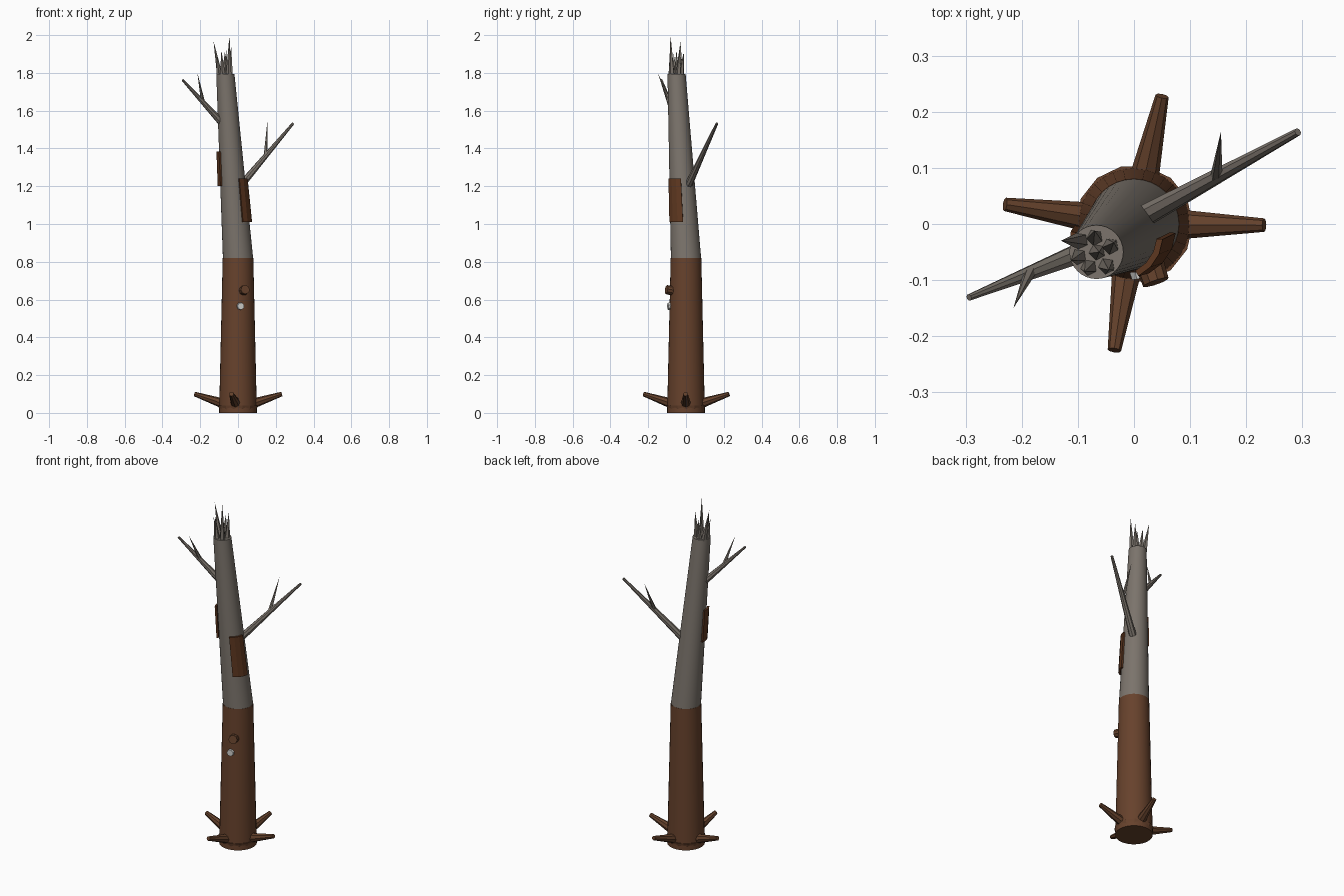
import bpy, math
from mathutils import Vector

if "Cube" in bpy.data.objects:
    bpy.data.objects.remove(bpy.data.objects["Cube"])


def mat(name, c):
    m = bpy.data.materials.new(name)
    m.diffuse_color = (*c, 1)
    m.use_nodes = True
    m.node_tree.nodes["Principled BSDF"].inputs["Base Color"].default_value = m.diffuse_color
    return m


BROWN = mat("brown bark", (0.135, 0.054, 0.025))
ROOT = mat("root brown", (0.125, 0.052, 0.024))
GREY = mat("dead grey wood", (0.20, 0.175, 0.15))
PLATE = mat("peeling bark", (0.11, 0.038, 0.014))
PALE = mat("pale spot", (0.62, 0.62, 0.60))


def add(name, verts, faces, m):
    me = bpy.data.meshes.new(name)
    me.from_pydata([tuple(v) for v in verts], [], faces)
    me.materials.append(m)
    ob = bpy.data.objects.new(name, me)
    bpy.context.collection.objects.link(ob)
    return ob


def limb(name, a, b, ra, rb, m, n=8, level=False):
    """Tapered n-sided limb from a to b; level keeps its rings horizontal."""
    a, b = Vector(a), Vector(b)
    if level:
        u, v = Vector((1, 0, 0)), Vector((0, 1, 0))
    else:
        d = (b - a).normalized()
        u = d.orthogonal().normalized()
        v = d.cross(u)
    def ring(c, r):
        return [c + r * (math.cos(t) * u + math.sin(t) * v)
                for t in (2 * math.pi * i / n for i in range(n))]
    verts = ring(a, ra) + (ring(b, rb) if rb else [b])
    faces = [list(range(n))[::-1]]
    for i in range(n):
        j = (i + 1) % n
        faces.append([i, j, n + j, n + i] if rb else [i, j, n])
    if rb:
        faces.append(list(range(n, 2 * n)))
    return add(name, verts, faces, m)


def smooth(ob):
    bpy.ops.object.select_all(action='DESELECT')
    ob.select_set(True)
    bpy.context.view_layer.objects.active = ob
    bpy.ops.object.shade_smooth_by_angle(angle=math.radians(35))


# Trunk: upright brown base, leaning grey top
MID, TOP = Vector((0, 0, 0.82)), Vector((-0.067, -0.05, 1.795))
smooth(limb("lower_trunk", (0, 0, 0), MID, 0.1, 0.081, BROWN, 32, True))
smooth(limb("upper_trunk", MID, TOP, 0.08, 0.048, GREY, 32, True))
limb("root_collar", (0, 0, 0), (0, 0, 0.04), 0.094, 0.105, BROWN, 14, True)

# Four roots turning upwards
for k, (x, y) in enumerate([(0.232, -0.002), (0.05, 0.228), (-0.23, 0.035), (-0.035, -0.225)]):
    limb(f"root_{k + 1}", (x * 0.15, y * 0.15, 0.035), (x, y, 0.1), 0.031, 0.012, ROOT)

# Dead branches, each with a twig
limb("right_branch", (0.02, 0.015, 1.21), (0.292, 0.164, 1.533), 0.02, 0.007, GREY)
limb("right_twig", (0.147, 0.085, 1.365), (0.155, 0.165, 1.54), 0.011, 0, GREY, 6)
limb("left_branch", (-0.08, -0.045, 1.53), (-0.294, -0.131, 1.763), 0.02, 0.006, GREY)
limb("left_twig", (-0.185, -0.085, 1.645), (-0.215, -0.15, 1.80), 0.011, 0, GREY, 6)

# Splinters on the broken top: base x, y then tip x, y, z
SPLINTERS = [(-0.095, -0.03, -0.13, -0.03, 1.97), (-0.049, -0.075, -0.045, -0.082, 2.0),
             (-0.042, -0.04, -0.036, -0.033, 1.94), (-0.08, -0.077, -0.088, -0.085, 1.92),
             (-0.07, -0.025, -0.07, -0.012, 1.91), (-0.098, -0.058, -0.112, -0.065, 1.90),
             (-0.066, -0.05, -0.062, -0.05, 1.92)]
for k, (x, y, tx, ty, tz) in enumerate(SPLINTERS):
    limb(f"splinter_{k + 1}", (x, y, 1.785), (tx, ty, tz), 0.016, 0, GREY, 5)


def bark(name, z0, z1, a0, a1, gap, thick, n=3):
    """Curved plate that follows the leaning trunk."""
    verts, faces = [], []
    for i in range(n + 1):
        t = math.radians(a0 + (a1 - a0) * i / n)
        for z, off in ((z0, 0), (z0, thick), (z1, thick), (z1, 0)):
            f = (z - MID.z) / (TOP.z - MID.z)
            c, r = MID.lerp(TOP, f), 0.08 - 0.032 * f + gap + off
            verts.append((c.x + r * math.cos(t), c.y + r * math.sin(t), z))
    for i in range(n):
        for j in range(4):
            k = (j + 1) % 4
            faces.append([4 * i + j, 4 * i + 4 + j, 4 * i + 4 + k, 4 * i + k])
    faces += [[0, 1, 2, 3], [4 * n + 3, 4 * n + 2, 4 * n + 1, 4 * n]]
    return add(name, verts, faces, PLATE)


# Peeling bark plates
bark("right_bark_plate", 1.01, 1.24, -63, -4, 0.003, 0.011)
bark("left_bark_plate", 1.20, 1.385, 168, 215, 0.003, 0.011)

# Broken knot and pale spot on the front
limb("knot_stub", (0.024, -0.06, 0.645), (0.039, -0.104, 0.653), 0.027, 0.024, ROOT, 10)
limb("pale_spot", (0.012, -0.08, 0.565), (0.015, -0.0965, 0.565), 0.021, 0.019, PALE, 7)
